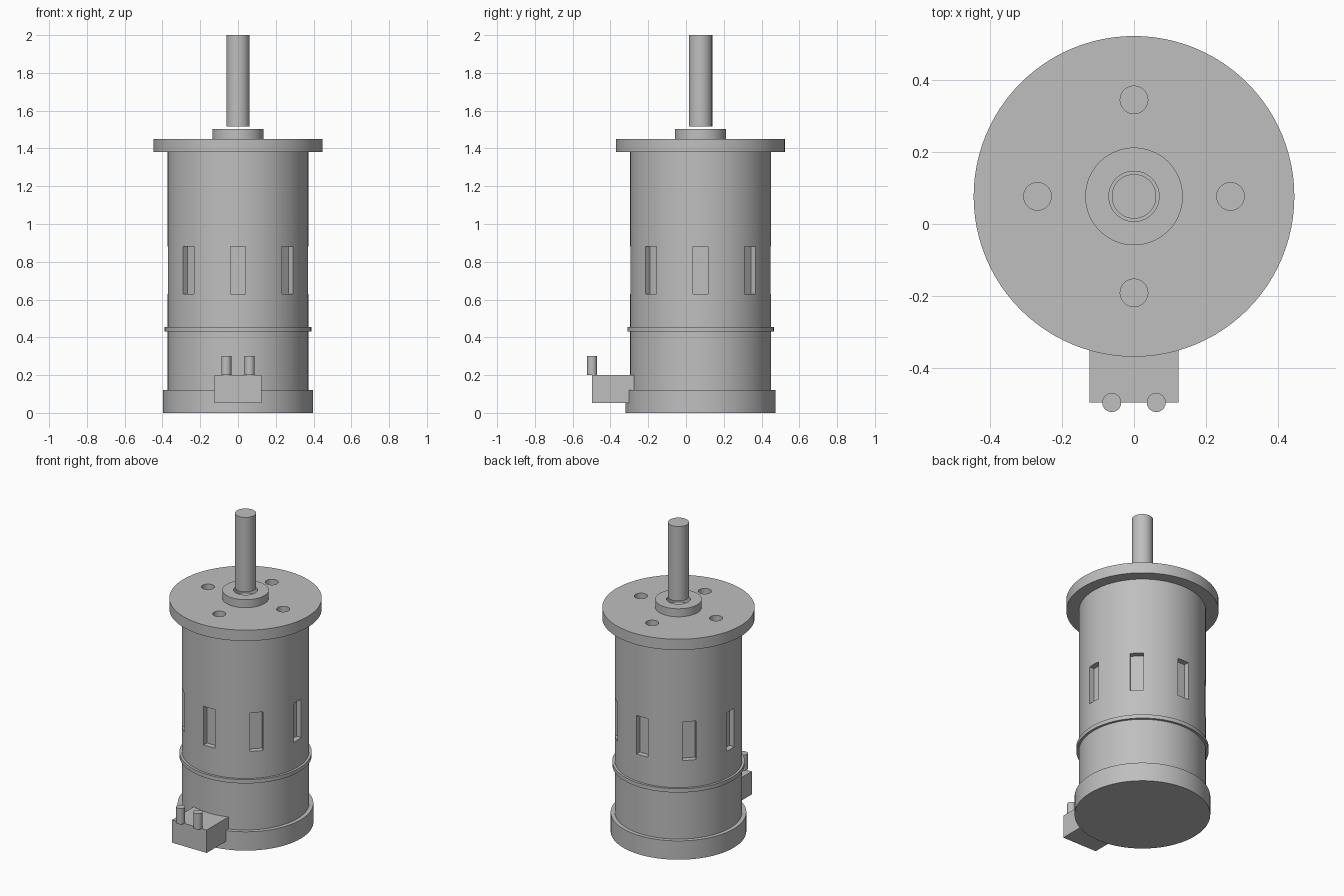
import bpy, bmesh, math
from mathutils import Matrix, Vector

cube = bpy.data.objects.get("Cube")
if cube:
    bpy.data.objects.remove(cube, do_unlink=True)

AXIS_Y = 0.077   # motor axis, offset back to balance the terminal block
SIDES = 96

metal = bpy.data.materials.new("satin grey metal")
metal.use_nodes = True
metal.diffuse_color = (0.52, 0.52, 0.52, 1)
metal.node_tree.nodes["Principled BSDF"].inputs["Base Color"].default_value = (0.52, 0.52, 0.52, 1)


def finish(name, bm):
    mesh = bpy.data.meshes.new(name)
    bm.to_mesh(mesh)
    bm.free()
    obj = bpy.data.objects.new(name, mesh)
    bpy.context.collection.objects.link(obj)
    mesh.materials.append(metal)
    return obj


def add_cylinder(bm, x, y, radius, z0, z1, sides=SIDES):
    bmesh.ops.create_cone(bm, cap_ends=True, segments=sides, radius1=radius, radius2=radius,
                          depth=z1 - z0, matrix=Matrix.Translation((x, y, (z0 + z1) / 2)))


def add_box(bm, centre, size, turn=None):
    matrix = Matrix.Translation(centre) @ Matrix.Diagonal((*size, 1))
    bmesh.ops.create_cube(bm, size=1, matrix=turn @ matrix if turn else matrix)


def cylinder(name, radius, z0, z1, x=0, y=AXIS_Y, sides=SIDES):
    bm = bmesh.new()
    add_cylinder(bm, x, y, radius, z0, z1, sides)
    return finish(name, bm)


def select_only(obj):
    bpy.ops.object.select_all(action='DESELECT')
    obj.select_set(True)
    bpy.context.view_layer.objects.active = obj


def cut(obj, bm):
    cutter = finish("cutter", bm)
    cutter.hide_render = True
    mod = obj.modifiers.new("cut", 'BOOLEAN')
    mod.operation = 'DIFFERENCE'
    mod.solver = 'EXACT'
    mod.object = cutter
    select_only(obj)
    bpy.ops.object.modifier_apply(modifier=mod.name)
    bpy.data.objects.remove(cutter, do_unlink=True)


# Housing with eight shallow vent slots
housing = cylinder("housing", 0.373, 0.1, 1.38)
slots = bmesh.new()
for i in range(8):
    turn = Matrix.Translation((0, AXIS_Y, 0)) @ Matrix.Rotation(i * math.pi / 4, 4, 'Z')
    add_box(slots, (0.387, 0, 0.755), (0.1, 0.08, 0.25), turn)
cut(housing, slots)

# Base cap and trim ring
base = cylinder("base_cap", 0.398, 0, 0.122)
ring = cylinder("trim_ring", 0.388, 0.43, 0.455)

# Mounting flange with four screw holes
flange = cylinder("mounting_flange", 0.447, 1.38, 1.45)
holes = bmesh.new()
for i in range(4):
    spot = Matrix.Rotation(i * math.pi / 2, 3, 'Z') @ Vector((0.269, 0, 0))
    add_cylinder(holes, spot.x, spot.y + AXIS_Y, 0.0385, 1.36, 1.5, 48)
cut(flange, holes)

# Bearing boss with a bore, and the output shaft above it
boss = cylinder("bearing_boss", 0.136, 1.45, 1.502)
bore = bmesh.new()
add_cylinder(bore, 0, AXIS_Y, 0.07, 1.4, 1.6)
cut(boss, bore)
shaft = cylinder("output_shaft", 0.062, 1.517, 2.0)

# Terminal block with two pins on its front edge
block = bmesh.new()
add_box(block, (0, -0.382, 0.126), (0.248, 0.23, 0.148))
terminal_block = finish("terminal_block", block)
pins = [cylinder(name, 0.0265, 0.2, 0.302, x, -0.4975, 32)
        for name, x in (("left_pin", 0.062), ("right_pin", -0.062))]

# Smooth round walls, sharp rims
for part in [housing, base, ring, flange, boss, shaft, *pins]:
    select_only(part)
    bpy.ops.object.shade_smooth_by_angle(angle=math.radians(30))
